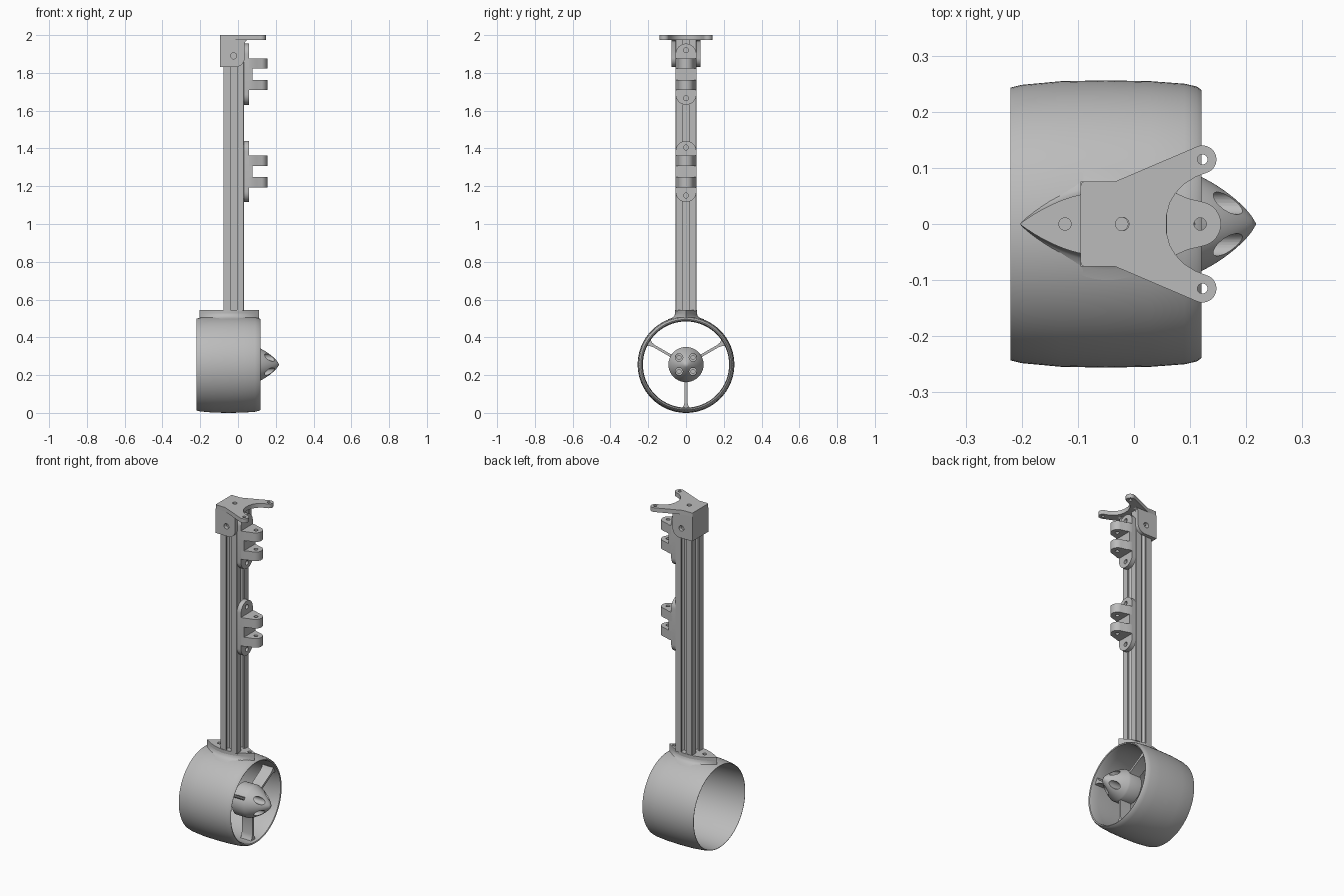
import bpy, bmesh
from math import sin, cos, pi, radians
from mathutils import Matrix, Vector

old = bpy.data.objects.get("Cube")
if old:
    bpy.data.objects.remove(old)

grey = bpy.data.materials.new("plain grey")
grey.use_nodes = True
tone = (0.5, 0.5, 0.5, 1)
grey.diffuse_color = tone
grey.node_tree.nodes["Principled BSDF"].inputs["Base Color"].default_value = tone

AXIS_Z = 0.256      # height of the duct axis
POST_X = -0.023     # centre of the post


def select(ob):
    bpy.ops.object.select_all(action='DESELECT')
    ob.select_set(True)
    bpy.context.view_layer.objects.active = ob


def finish(ob, angle=35):
    ob.data.materials.clear()
    ob.data.materials.append(grey)
    select(ob)
    bpy.ops.object.shade_smooth_by_angle(angle=radians(angle))
    return ob


def mesh_object(name, bm):
    bmesh.ops.remove_doubles(bm, verts=bm.verts, dist=1e-5)
    bmesh.ops.recalc_face_normals(bm, faces=bm.faces)
    me = bpy.data.meshes.new(name)
    bm.to_mesh(me)
    bm.free()
    ob = bpy.data.objects.new(name, me)
    bpy.context.collection.objects.link(ob)
    return ob


def arc(cx, cy, r, a0, a1, n=16):
    steps = [radians(a0 + (a1 - a0) * i / n) for i in range(n + 1)]
    return [(cx + r * cos(a), cy + r * sin(a)) for a in steps]


def circle(cx, cy, r):
    return arc(cx, cy, r, 0, 360, 24)[:-1]


# Matrices that lay a flat outline in the named plane
XY = Matrix.Identity(4)
XZ = Matrix(((1, 0, 0, 0), (0, 0, -1, 0), (0, 1, 0, 0), (0, 0, 0, 1)))
YZ = Matrix(((0, 0, 1, 0), (1, 0, 0, 0), (0, 1, 0, 0), (0, 0, 0, 1)))


def plate(name, loops, low, high, plane=XY, turn=XY):
    """Outline with optional holes, extruded from low to high across its plane."""
    cu = bpy.data.curves.new(name, 'CURVE')
    cu.dimensions = '2D'
    cu.fill_mode = 'BOTH'
    cu.extrude = (high - low) / 2
    for loop in loops:
        sp = cu.splines.new('POLY')
        sp.points.add(len(loop) - 1)
        for p, (x, y) in zip(sp.points, loop):
            p.co = (x, y, 0, 1)
        sp.use_cyclic_u = True
    temp = bpy.data.objects.new(name, cu)
    bpy.context.collection.objects.link(temp)
    bpy.context.view_layer.update()
    me = temp.to_mesh()
    bm = bmesh.new()
    bm.from_mesh(me)
    temp.to_mesh_clear()
    bpy.data.objects.remove(temp)
    offset = (high + low) / 2 * (-1 if plane is XZ else 1)
    bm.transform(turn @ plane @ Matrix.Translation((0, 0, offset)))
    return finish(mesh_object(name, bm))


def lathe(name, profile, closed, n=96):
    """Spin (x, radius) points about the duct axis."""
    bm = bmesh.new()
    rings = []
    for x, r in profile:
        rings.append([bm.verts.new((x, r * cos(2 * pi * i / n), AXIS_Z + r * sin(2 * pi * i / n)))
                      for i in range(n)])
    pairs = list(zip(rings, rings[1:]))
    if closed:
        pairs.append((rings[-1], rings[0]))
    for a, b in pairs:
        for i in range(n):
            j = (i + 1) % n
            bm.faces.new((a[i], a[j], b[j], b[i]))
    return mesh_object(name, bm)


def mirrored(half):
    return half + [(x, -y) for x, y in reversed(half) if abs(y) > 1e-6]


# Duct: a thin ring with a rounded lip at one end
outer = [(-0.22, 0.243), (-0.20, 0.248), (-0.13, 0.2545), (-0.05, 0.256),
         (0.03, 0.2545), (0.09, 0.25), (0.112, 0.245), (0.12, 0.239)]
inner = [(0.117, 0.233), (0.1, 0.229), (0.06, 0.228), (-0.03, 0.23), (-0.12, 0.235), (-0.22, 0.241)]
finish(lathe("duct", outer + inner, True), 40)

# Hub with a pointed nose and four screw pockets
nose = [(0.1 + 0.118 * t, 0.093 * (1 - t) ** 0.8 * (1 + 0.28 * t)) for t in [i / 14 for i in range(15)]]
hub = lathe("hub", [(0.02, 0), (0.02, 0.088), (0.025, 0.093)] + nose, False, 64)
for sy in (-1, 1):
    for sz in (-1, 1):
        for r, start in ((0.02, 0.115), (0.011, 0.05)):
            spot = [circle(sy * 0.037, AXIS_Z + sz * 0.037, r)]
            cutter = plate("pocket_cutter", spot, start, 0.3, YZ)
            cutter.hide_render = True
            mod = hub.modifiers.new("pocket", 'BOOLEAN')
            mod.operation = 'DIFFERENCE'
            mod.solver = 'EXACT'
            mod.object = cutter
            select(hub)
            bpy.ops.object.modifier_apply(modifier=mod.name)
            bpy.data.objects.remove(cutter)
finish(hub, 30)

# Three struts, flared where they meet the duct
half = [(0.012, -0.08), (0.007, -0.1), (0.007, -0.195), (0.011, -0.215), (0.024, -0.234)]
strut = half + [(-y, z) for y, z in reversed(half)]
for i in range(3):
    turn = Matrix.Translation((0, 0, AXIS_Z)) @ Matrix.Rotation(2 * pi * i / 3, 4, 'X')
    plate("strut_%d" % (i + 1), [strut], 0.03, 0.1, YZ, turn)

# Leaf-shaped saddle on the duct, with a curved skirt below it
SADDLE_X, SADDLE_L = -0.047, 0.157


def leaf(width):
    ts = [1 - i / 12 for i in range(25)]
    return mirrored([(SADDLE_X + SADDLE_L * t, width * (1 - t * t)) for t in ts])


screws = [circle(SADDLE_X + s * 0.077, 0, 0.011) for s in (-1, 1)]
screws[1] = circle(0.077, 0, 0.011)
screws[0] = circle(-0.123, 0, 0.011)
plate("saddle", [leaf(0.058)] + screws, 0.525, 0.545)
bm = bmesh.new()
rings = [[bm.verts.new((x, y, z)) for x, y in leaf(w)]
         for z, w in ((0.525, 0.058), (0.515, 0.061), (0.507, 0.068), (0.5, 0.082), (0.494, 0.1))]
for a, b in zip(rings, rings[1:]):
    for i in range(len(a)):
        j = (i + 1) % len(a)
        bm.faces.new((a[i], a[j], b[j], b[i]))
bm.faces.new(rings[0])
bm.faces.new(rings[-1])
finish(mesh_object("saddle_skirt", bm))

# Slotted square post
U = 0.0055
side = [(10, 9.6), (10, 3), (8.2, 3), (8.2, 5.5), (6.5, 5.5), (4, 3)]
side += [(x, -y) for x, y in reversed(side)]
section = []
for k in range(4):
    rot = Matrix.Rotation(-k * pi / 2, 2)
    section += [tuple(rot @ Vector(p) * U) for p in side]
section = [(x + POST_X, y) for x, y in section]
plate("post", [section, circle(POST_X, 0, 2.2 * U)], 0.54, 1.975)

# Clevis brackets on the post: rounded pad, web and two lugs
for n, z in (("upper", 1.793), ("lower", 1.278)):
    pad = arc(0, z + 0.107, 0.055, 0, 180) + arc(0, z - 0.107, 0.055, 180, 360)
    holes = [circle(0, z + s * 0.127, 0.013) for s in (-1, 1)]
    plate(n + "_bracket_pad", [pad] + holes, 0.031, 0.059, YZ)
    web = [(-0.055, z - 0.03), (0.055, z - 0.03), (0.055, z + 0.03), (-0.055, z + 0.03)]
    plate(n + "_bracket_web", [web], 0.058, 0.077, YZ)
    lug = [(0.05, -0.055), (0.075, -0.055), (0.095, -0.046)] + arc(0.115, 0, 0.04, -75, 75)
    lug += [(0.095, 0.046), (0.075, 0.055), (0.05, 0.055)]
    for s in (-1, 1):
        mid = z + s * 0.057
        plate(n + "_bracket_lug", [lug, circle(0.118, 0, 0.011)], mid - 0.027, mid + 0.027)

# Top plate with two arms
arm = [(0.058, 0.016), (0.064, 0.038), (0.074, 0.055), (0.088, 0.07), (0.108, 0.083)]
arm += arc(0.122, 0.115, 0.025, -60, 112)
arm += [(-0.033, 0.076)] + arc(-0.087, 0.068, 0.008, 90, 180, 5)
plate("top_plate", [mirrored(arm), circle(POST_X + 0.002, 0, 0.012)]
      + [circle(0.122, s * 0.115, 0.009) for s in (-1, 1)], 1.975, 2.0)

# Cap around the top of the post: two cheeks and a back wall
cheek = [(-0.095, 1.976), (-0.095, 1.832)] + arc(-0.012, 1.879, 0.047, -90, 0)
cheek += [(0.035, 1.955), (0.04, 1.968), (0.052, 1.976)]
for n, s in (("right", -1), ("left", 1)):
    lo, hi = sorted((s * 0.055, s * 0.076))
    plate(n + "_cap_cheek", [cheek, circle(POST_X, 1.89, 0.016)], lo, hi, XZ)
wall = [(-0.056, 1.832), (0.056, 1.832), (0.056, 1.976), (-0.056, 1.976)]
plate("cap_back_wall", [wall], -0.095, -0.078, YZ)
